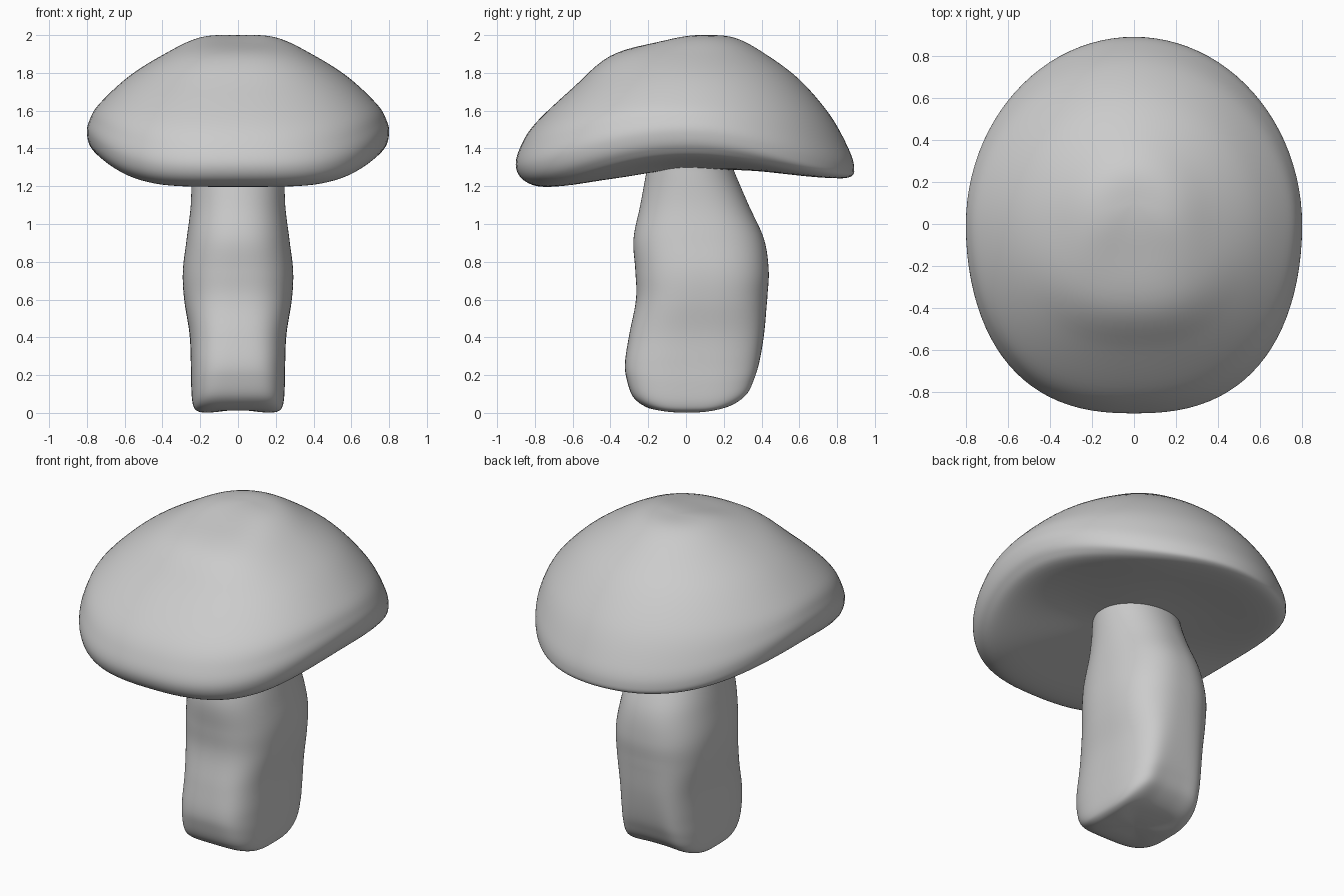
import bpy
import bmesh
import math
from mathutils import Vector

if "Cube" in bpy.data.objects:
    bpy.data.objects.remove(bpy.data.objects["Cube"], do_unlink=True)

SEGMENTS = 96
STEPS = 6

grey = bpy.data.materials.new("plain grey")
grey.use_nodes = True
colour = (0.6, 0.6, 0.6, 1)
grey.diffuse_color = colour
grey.node_tree.nodes["Principled BSDF"].inputs["Base Color"].default_value = colour


def mirrored(pole, ring):
    """Ring reflected through a pole, so the surface runs level across it."""
    front, front_z, back, back_z, side, side_z = ring
    return (2 * pole[0] - front, front_z, 2 * pole[2] - back, back_z, -side, side_z)


def smooth_rings(rings):
    """Insert in-between rings along a Catmull-Rom spline."""
    start = mirrored(rings[0], rings[1])
    end = mirrored(rings[-1], rings[-2])
    padded = [Vector(r) for r in [start] + rings + [end]]
    result = []
    for a, b, c, d in zip(padded, padded[1:], padded[2:], padded[3:]):
        for k in range(STEPS):
            t = k / STEPS
            result.append(b + (c - a) * t / 2
                          + (a * 2 - b * 5 + c * 4 - d) * t ** 2 / 2
                          + (b * 3 - a - c * 3 + d) * t ** 3 / 2)
    result.append(padded[-2])
    return result


def signed_power(value, power):
    return math.copysign(abs(value) ** power, value)


def ring_point(ring, angle, roundness, groove, blend):
    """Point on a rounded ring with its own front, back and side heights."""
    front, front_z, back, back_z, side, side_z = ring
    c, s = math.cos(angle), math.sin(angle)
    middle = (front + back) / 2
    power = 2 / roundness(s, side_z)
    x = side * signed_power(c, power)
    y = middle + (back - front) / 2 * signed_power(s, power)
    y -= (y - middle) * groove(s, side_z)
    end_z = back_z if s > 0 else front_z
    z = side_z + (end_z - side_z) * (1 - abs(c) ** blend(side_z))
    return x, y, z


def loft(name, rings, roundness, groove, blend):
    bm = bmesh.new()
    loops = []
    for ring in smooth_rings(rings):
        loops.append([bm.verts.new(ring_point(ring, math.tau * i / SEGMENTS,
                                              roundness, groove, blend))
                      for i in range(SEGMENTS)])
    for low, high in zip(loops, loops[1:]):
        for i in range(SEGMENTS):
            j = (i + 1) % SEGMENTS
            bm.faces.new((low[i], low[j], high[j], high[i]))
    bmesh.ops.remove_doubles(bm, verts=bm.verts, dist=0.0005)
    bmesh.ops.recalc_face_normals(bm, faces=bm.faces)
    for face in bm.faces:
        face.smooth = True
    mesh = bpy.data.meshes.new(name)
    bm.to_mesh(mesh)
    bm.free()
    mesh.materials.append(grey)
    obj = bpy.data.objects.new(name, mesh)
    bpy.context.collection.objects.link(obj)


# Cap: front y, front z, back y, back z, side x, side z, from crown to underside
cap_rings = [
    (0.1, 2, 0.1, 2, 0, 2),
    (-0.14, 1.965, 0.26, 1.985, 0.2, 1.988),
    (-0.4, 1.89, 0.42, 1.9, 0.39, 1.9),
    (-0.6, 1.72, 0.6, 1.765, 0.58, 1.78),
    (-0.8, 1.53, 0.76, 1.58, 0.735, 1.635),
    (-0.88, 1.4, 0.86, 1.4, 0.786, 1.55),
    (-0.9, 1.3, 0.89, 1.3, 0.8, 1.48),
    (-0.85, 1.225, 0.87, 1.25, 0.775, 1.4),
    (-0.72, 1.197, 0.75, 1.245, 0.69, 1.345),
    (-0.4, 1.24, 0.4, 1.28, 0.4, 1.31),
    (0, 1.29, 0, 1.29, 0, 1.29),
]
loft("mushroom_cap", cap_rings,
     roundness=lambda s, z: 2 + 0.4 * max(0, -s) ** 0.5,
     groove=lambda s, z: 0,
     blend=lambda z: 2 + 1.8 * min(1, max(0, (1.9 - z) / 0.45)))


# Stem: same layout, from foot to the hidden end inside the cap
def level(front, back, side, z):
    return front, z, back, z, side, z


stem_rings = [
    level(0, 0, 0, 0.015),
    (-0.13, 0.013, 0.14, 0.02, 0.15, 0.002),
    (-0.22, 0.03, 0.26, 0.04, 0.215, 0.01),
    (-0.295, 0.085, 0.355, 0.1, 0.24, 0.05),
    (-0.328, 0.18, 0.395, 0.18, 0.248, 0.15),
    level(-0.333, 0.415, 0.25, 0.27),
    level(-0.305, 0.428, 0.257, 0.42),
    level(-0.265, 0.43, 0.285, 0.6),
    level(-0.268, 0.438, 0.292, 0.75),
    level(-0.278, 0.413, 0.272, 0.92),
    level(-0.242, 0.332, 0.25, 1.1),
    level(-0.205, 0.247, 0.245, 1.3),
    level(-0.18, 0.21, 0.235, 1.42),
    level(0.02, 0.02, 0, 1.43),
]


def stem_roundness(s, z):
    return 2.1 + 1.1 * max(0, 1 - z / 1.2)


def foot_groove(s, z):
    depth = 0.13 if s > 0 else 0.05
    return depth * abs(s) ** 8 * max(0, 1 - z / 0.6)


loft("mushroom_stem", stem_rings, stem_roundness, foot_groove, blend=lambda z: 3)
